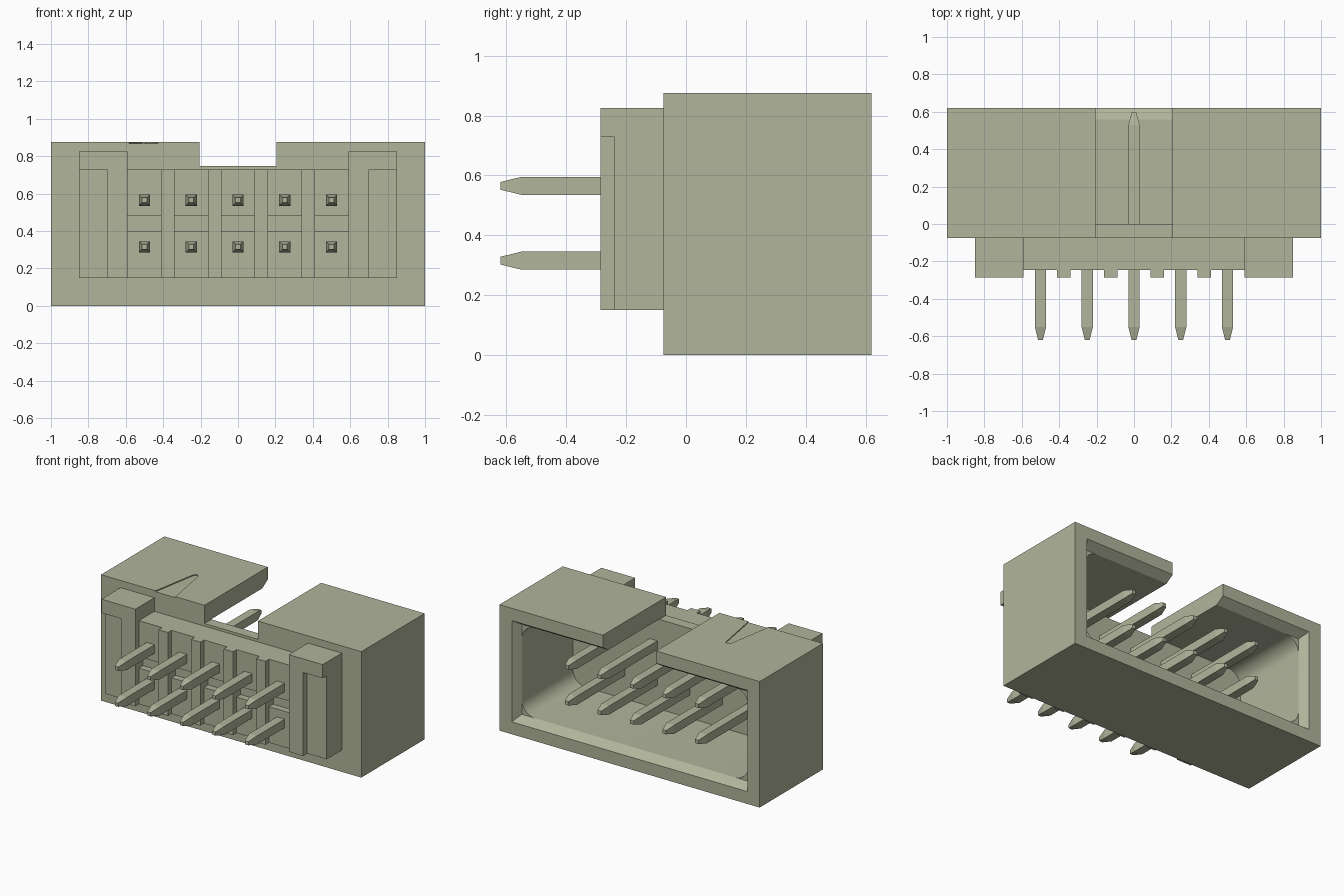
import bpy, bmesh, math

if "Cube" in bpy.data.objects:
    bpy.data.objects.remove(bpy.data.objects["Cube"])

# One flat colour for everything
mat = bpy.data.materials.new("sage_plastic")
mat.use_nodes = True
COLOR = (0.44, 0.462, 0.328, 1)
mat.diffuse_color = COLOR
mat.node_tree.nodes["Principled BSDF"].inputs["Base Color"].default_value = COLOR


def rect(x0, x1, z0, z1):
    return [(x0, z0), (x1, z0), (x1, z1), (x0, z1)]


def round_rect(x0, x1, z0, z1, r, steps=8):
    pts = []
    centres = [(x1 - r, z1 - r), (x0 + r, z1 - r), (x0 + r, z0 + r), (x1 - r, z0 + r)]
    for i, (cx, cz) in enumerate(centres):
        for k in range(steps + 1):
            a = math.radians(90 * (i + k / steps))
            pts.append((cx + r * math.cos(a), cz + r * math.sin(a)))
    return pts


def loft(name, sections):
    """Closed solid through (y, ring of x-z points) sections."""
    bm = bmesh.new()
    rings = [[bm.verts.new((x, y, z)) for x, z in ring] for y, ring in sections]
    for a, b in zip(rings, rings[1:]):
        for i in range(len(a)):
            j = (i + 1) % len(a)
            bm.faces.new((a[i], a[j], b[j], b[i]))
    bm.faces.new(rings[0])
    bm.faces.new(rings[-1])
    bmesh.ops.recalc_face_normals(bm, faces=bm.faces)
    mesh = bpy.data.meshes.new(name)
    bm.to_mesh(mesh)
    bm.free()
    mesh.materials.append(mat)
    obj = bpy.data.objects.new(name, mesh)
    bpy.context.collection.objects.link(obj)
    return obj


def box(name, x0, x1, y0, y1, z0, z1):
    return loft(name, [(y0, rect(x0, x1, z0, z1)), (y1, rect(x0, x1, z0, z1))])


def cut(obj, cutter):
    """Subtract the cutter, bake the result and discard the cutter."""
    mod = obj.modifiers.new("cut", "BOOLEAN")
    mod.operation = "DIFFERENCE"
    mod.solver = "EXACT"
    mod.object = cutter
    bpy.context.view_layer.update()
    deps = bpy.context.evaluated_depsgraph_get()
    mesh = bpy.data.meshes.new_from_object(obj.evaluated_get(deps))
    obj.modifiers.clear()
    obj.data = mesh
    bpy.data.objects.remove(cutter)


FRONT, BACK = -0.075, 0.62

# Shroud with a rounded cavity open at the back
housing = box("housing", -1, 1, FRONT, BACK, 0, 0.875)
pocket = round_rect(-0.87, 0.87, 0.125, 0.75, 0.1)
cut(housing, loft("cavity_cutter", [(0, pocket), (0.7, pocket)]))

# Lead-in chamfer around the opening
cut(housing, loft("chamfer_cutter", [
    (0.56, rect(-0.87, 0.87, 0.125, 0.75)),
    (0.68, rect(-0.94, 0.94, 0.047, 0.828))]))

# Keying slot through the top wall
cut(housing, box("slot_cutter", -0.205, 0.205, -0.2, 0.8, 0.748, 1))

# Shallow triangular marker in the top, narrowing toward the back
cut(housing, loft("marker_cutter", [
    (FRONT - 0.02, rect(-0.585, -0.425, 0.868, 0.9)),
    (0.25, rect(-0.525, -0.485, 0.868, 0.9)),
    (0.27, rect(-0.515, -0.495, 0.868, 0.9))]))

bpy.ops.object.select_all(action="DESELECT")
housing.select_set(True)
bpy.context.view_layer.objects.active = housing
bpy.ops.object.shade_smooth_by_angle(angle=math.radians(25))

# Front mounting plate with a horizontal groove
plate = box("front_plate", -0.59, 0.59, -0.245, FRONT, 0.15, 0.73)
cut(plate, box("groove_cutter", -0.7, 0.7, -0.4, -0.2, 0.40, 0.48))

# Upright ribs between the pin columns
for i, x in enumerate((-0.375, -0.125, 0.125, 0.375)):
    box(f"rib_{i + 1}", x - 0.036, x + 0.036, -0.285, -0.19, 0.15, 0.73)

# End blocks with a step at the outer lower front
for side, s in (("left", 1), ("right", -1)):
    xs = sorted((0.59 * s, 0.85 * s))
    block = box(f"{side}_end_block", *xs, -0.285, FRONT, 0.15, 0.825)
    xs = sorted((0.70 * s, 0.95 * s))
    cut(block, box("step_cutter", *xs, -0.4, -0.24, 0.1, 0.73))

# Square pins with tapered tips at both ends
for row, z in (("lower", 0.315), ("upper", 0.565)):
    for i in range(5):
        x = -0.5 + 0.25 * i
        body = rect(x - 0.03, x + 0.03, z - 0.03, z + 0.03)
        tip = rect(x - 0.013, x + 0.013, z - 0.013, z + 0.013)
        loft(f"{row}_pin_{i + 1}",
             [(-0.62, tip), (-0.55, body), (0.53, body), (0.595, tip)])
